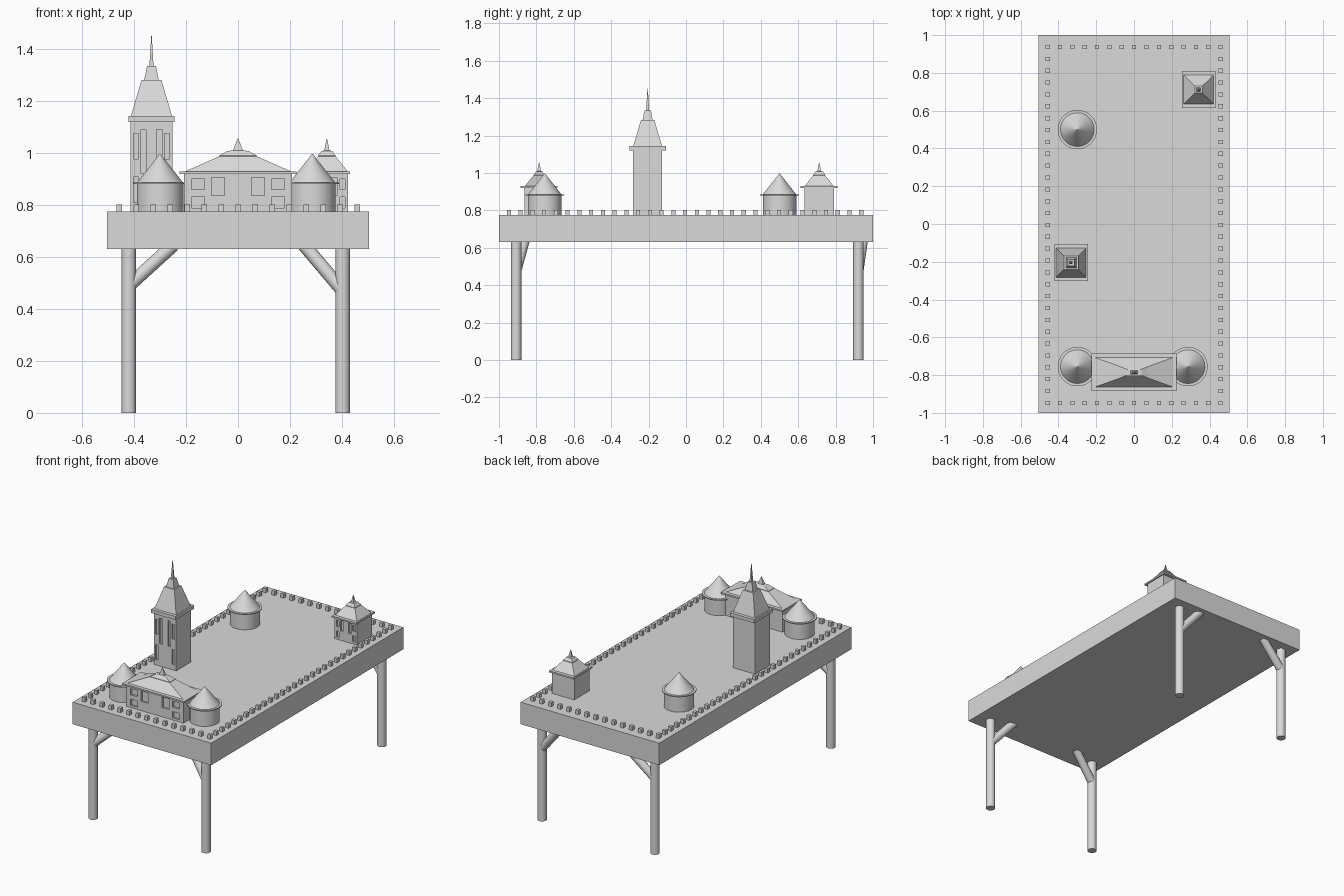
import bpy
import bmesh
import math
from mathutils import Vector

if "Cube" in bpy.data.objects:
    bpy.data.objects.remove(bpy.data.objects["Cube"], do_unlink=True)

stone = bpy.data.materials.new("plain_grey")
stone.use_nodes = True
grey = (0.7, 0.7, 0.7, 1)
stone.diffuse_color = grey
stone.node_tree.nodes["Principled BSDF"].inputs["Base Color"].default_value = grey

DECK_BOTTOM, DECK = 0.63, 0.775
EAVE = 0.92


def finish(name, bm, smooth=False):
    """Turn a bmesh into a grey object."""
    bmesh.ops.recalc_face_normals(bm, faces=bm.faces)
    mesh = bpy.data.meshes.new(name)
    bm.to_mesh(mesh)
    bm.free()
    mesh.materials.append(stone)
    obj = bpy.data.objects.new(name, mesh)
    bpy.context.collection.objects.link(obj)
    if smooth:
        bpy.ops.object.select_all(action="DESELECT")
        obj.select_set(True)
        bpy.context.view_layer.objects.active = obj
        bpy.ops.object.shade_smooth_by_angle(angle=math.radians(35))
    return obj


def add_box(bm, low, high):
    """Add a box between two corners."""
    verts = bmesh.ops.create_cube(bm, size=1)["verts"]
    for v in verts:
        v.co = Vector([high[i] if v.co[i] > 0 else low[i] for i in range(3)])


def loft(name, x, y, profile, sides=4):
    """Stack rings of (half_x, half_y, z) into a capped solid."""
    bm = bmesh.new()
    grow = math.sqrt(2) if sides == 4 else 1
    rings = []
    for hx, hy, z in profile:
        ring = []
        for i in range(sides):
            a = math.tau * (i + 0.5) / sides
            ring.append(bm.verts.new((x + hx * grow * math.cos(a),
                                      y + hy * grow * math.sin(a), z)))
        rings.append(ring)
    for a, b in zip(rings, rings[1:]):
        for i in range(sides):
            j = (i + 1) % sides
            bm.faces.new((a[i], a[j], b[j], b[i]))
    bm.faces.new(rings[0])
    bm.faces.new(rings[-1])
    return finish(name, bm, sides > 4)


def rod(name, start, end, radius):
    """Round bar between two points."""
    start, end = Vector(start), Vector(end)
    axis = end - start
    bm = bmesh.new()
    bmesh.ops.create_cone(bm, cap_ends=True, segments=32, radius1=radius,
                          radius2=radius, depth=axis.length)
    turn = axis.to_track_quat("Z", "Y")
    for v in bm.verts:
        v.co = turn @ v.co + (start + end) / 2
    finish(name, bm, True)


def walls(name, x, y, hx, hy, top):
    """Block with recessed windows on its front face."""
    bm = bmesh.new()
    add_box(bm, (x - hx, y - hy, DECK), (x + hx, y + hy, top))
    body = finish(name, bm)
    cut = bmesh.new()
    height, front = top - DECK, y - hy
    # window column, bottom and top as fractions of the wall
    for column, low, high in ((0.74, 0.58, 0.86), (0.74, 0.1, 0.38),
                              (0.37, 0.42, 0.9)):
        for side in (-1, 1):
            wx, half = x + side * column * hx, 0.12 * hx
            add_box(cut, (wx - half, front - 0.02, DECK + low * height),
                    (wx + half, front + 0.012, DECK + high * height))
    cutter = finish(name + "_cutter", cut)
    mod = body.modifiers.new("windows", "BOOLEAN")
    mod.operation, mod.solver, mod.object = "DIFFERENCE", "EXACT", cutter
    graph = bpy.context.evaluated_depsgraph_get()
    carved = bpy.data.meshes.new_from_object(body.evaluated_get(graph))
    body.modifiers.clear()
    body.data = carved
    bpy.data.objects.remove(cutter, do_unlink=True)


# Table top
bm = bmesh.new()
add_box(bm, (-0.505, -1, DECK_BOTTOM), (0.505, 1, DECK))
finish("table_top", bm)

# Legs and slanted braces
for end, y, lean in (("front", -0.908, 0.048), ("back", 0.922, 0.025)):
    for side, x, inner, low in (("right", -0.42, -0.25, 0.49),
                                ("left", 0.403, 0.255, 0.47)):
        rod(f"{end}_{side}_leg", (x, y, 0), (x, y, DECK_BOTTOM + 0.01), 0.028)
        rod(f"{end}_{side}_brace", (x, y, low),
            (inner, y + lean, DECK_BOTTOM + 0.015), 0.026)

# Battlements around the rim
bm = bmesh.new()
spots = [(-0.457 + 0.0654 * i, y) for i in range(15) for y in (-0.947, 0.937)]
spots += [(x, -0.947 + 0.0628 * i) for i in range(1, 30) for x in (-0.457, 0.459)]
for x, y in spots:
    add_box(bm, (x - 0.011, y - 0.011, DECK - 0.005), (x + 0.011, y + 0.011, 0.803))
finish("battlements", bm)

# Round corner towers with conical roofs
for name, x, y in (("front_right", -0.3, -0.755), ("front_left", 0.286, -0.755),
                   ("back_right", -0.3, 0.5)):
    loft(name + "_round_tower", x, y, [(0.09, 0.09, DECK), (0.09, 0.09, 0.885)], 32)
    loft(name + "_tower_rim", x, y, [(0.104, 0.104, 0.88), (0.104, 0.104, 0.886)], 32)
    loft(name + "_cone_roof", x, y, [(0.09, 0.09, 0.885), (0.001, 0.001, 0.997)], 32)

# Gatehouse between the front towers
walls("gatehouse_walls", 0, -0.785, 0.207, 0.078, EAVE)
loft("gatehouse_roof", 0, -0.785, [
    (0.225, 0.099, EAVE), (0.225, 0.099, 0.93), (0.203, 0.077, 0.93),
    (0.073, 0.03, 0.987), (0.073, 0.03, 0.99), (0.04, 0.016, 1.008),
    (0.019, 0.01, 1.01), (0.001, 0.001, 1.057)])

# Square house at the back
walls("house_walls", 0.342, 0.712, 0.081, 0.078, EAVE)
loft("house_roof", 0.342, 0.712, [
    (0.089, 0.099, EAVE), (0.089, 0.099, 0.93), (0.08, 0.077, 0.93),
    (0.034, 0.032, 0.987), (0.034, 0.032, 0.99), (0.02, 0.019, 1.008),
    (0.01, 0.01, 1.01), (0.001, 0.001, 1.055)])

# Tall square tower
walls("tall_tower_walls", -0.333, -0.205, 0.081, 0.078, 1.125)
loft("tall_tower_roof", -0.333, -0.205, [
    (0.089, 0.098, 1.12), (0.089, 0.098, 1.143), (0.079, 0.077, 1.143),
    (0.038, 0.036, 1.282), (0.028, 0.027, 1.282), (0.017, 0.017, 1.335),
    (0.008, 0.008, 1.335), (0.001, 0.001, 1.452)])
